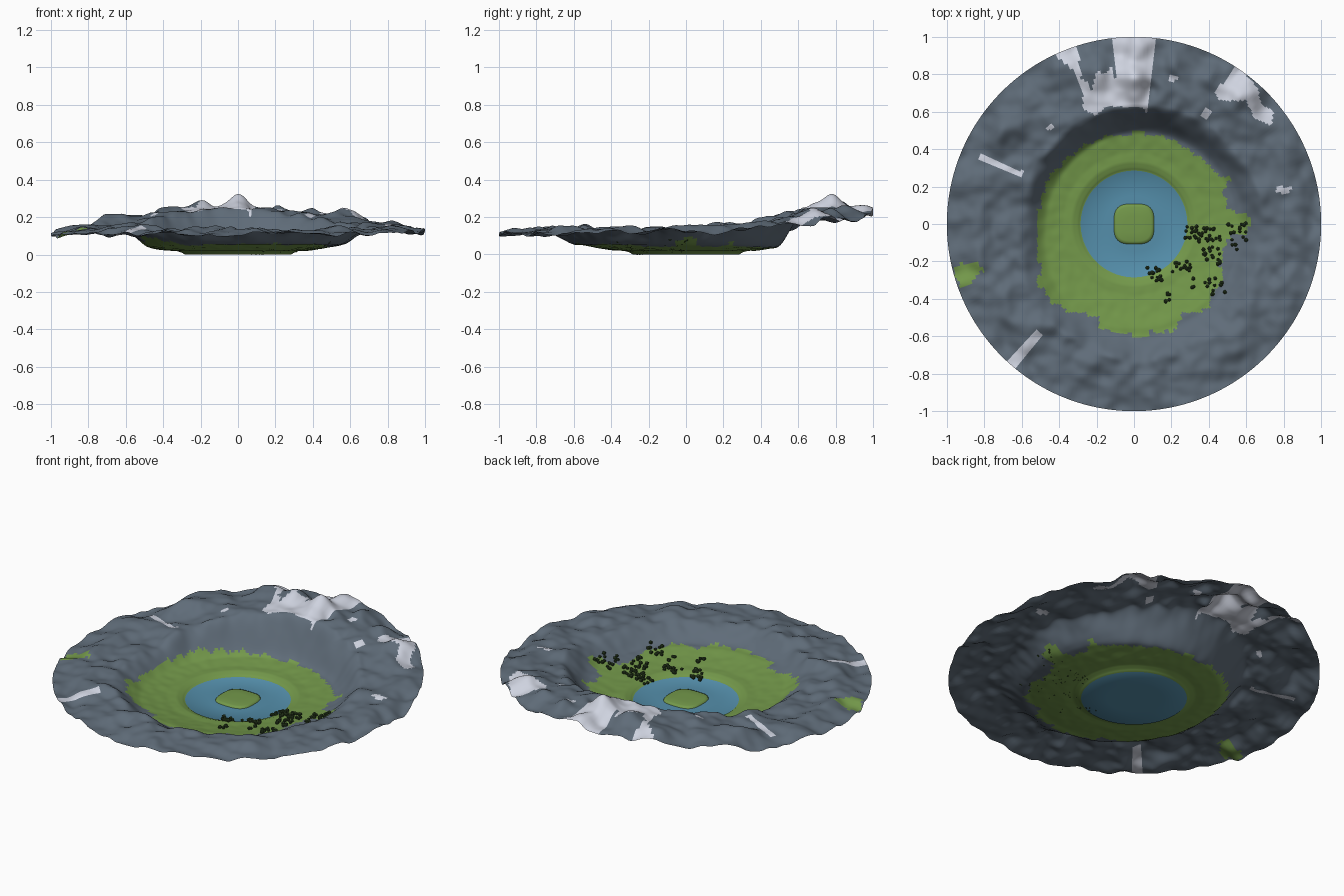
import bpy, bmesh, math, random
from mathutils import Vector, noise

if "Cube" in bpy.data.objects:
    bpy.data.objects.remove(bpy.data.objects["Cube"])

random.seed(4)


def mat(name, rgb):
    m = bpy.data.materials.new(name)
    m.diffuse_color = (*rgb, 1)
    m.use_nodes = True
    m.node_tree.nodes["Principled BSDF"].inputs["Base Color"].default_value = m.diffuse_color
    return m


ROCK = mat("slate rock", (0.115, 0.150, 0.190))
GRASS = mat("grass green", (0.175, 0.320, 0.070))
WATER = mat("lake blue", (0.090, 0.275, 0.410))
SNOW = mat("snow white", (0.62, 0.65, 0.74))
TREE = mat("tree green", (0.030, 0.060, 0.018))


def lerp_table(table, x):
    for (x0, y0), (x1, y1) in zip(table, table[1:]):
        if x <= x1:
            return y0 + (y1 - y0) * (x - x0) / (x1 - x0)
    return table[-1][1]


def smooth(t):
    t = min(max(t, 0), 1)
    return t * t * (3 - 2 * t)


# Height of the surrounding mountains, and radius where their wall tops out, by angle
RIM_H = [(0, .145), (30, .165), (50, .20), (70, .23), (90, .25), (110, .235), (135, .20),
         (155, .155), (180, .13), (225, .13), (270, .13), (315, .135), (360, .145)]
RIM_R = [(0, .70), (45, .66), (90, .63), (135, .61), (180, .61), (225, .68), (270, .74),
         (315, .73), (360, .70)]
# Grass edge radius by angle
GRASS_R = [(0, .63), (4, .60), (8, .51), (22, .52), (27, .57), (32, .52), (45, .50), (90, .485),
           (135, .50), (155, .51), (180, .515), (200, .53), (212, .61), (226, .60), (240, .55),
           (255, .57), (270, .605), (284, .60), (300, .57), (318, .585), (332, .54), (345, .50),
           (352, .50), (355, .60), (360, .63)]
# Individual peaks: x, y, height, width
PEAKS = [(0, .77, .075, .07), (-.20, .80, .03, .08), (-.39, .87, .05, .08), (.22, .86, .045, .06),
         (.40, .78, .03, .06), (.60, .70, .06, .09), (-.72, .52, .045, .07), (-.56, .68, .03, .07),
         (.02, .95, .04, .07), (.82, .42, .02, .08), (.09, .72, -.03, .04)]


def angle(x, y):
    return math.degrees(math.atan2(y, x)) % 360


def height(x, y):
    r, a = math.hypot(x, y), angle(x, y)
    if r < .28:
        return 0
    basin = lerp_table([(.28, 0), (.30, .010), (.33, .020), (.38, .021), (.48, .036), (.56, .052),
                        (1, .07)], r)
    top, rr = lerp_table(RIM_H, a), lerp_table(RIM_R, a)
    w = smooth((r - (rr - .15)) / .16)
    z = basin + (top - basin) * w
    z *= 1 - .15 * smooth((r - .82) / .18)
    rough = noise.noise(Vector((x * 6.5, y * 6.5, 3))) * .034 \
        + noise.noise(Vector((x * 14, y * 14, 8))) * .014
    z += rough * w + noise.noise(Vector((x * 18, y * 18, 1))) * .003 * smooth((r - .3) / .1)
    for px, py, h, s in PEAKS:
        z += h * w * math.exp(-((x - px) ** 2 + (y - py) ** 2) / (s * s))
    return max(z, .002)


# Snow patches as outlines in plan
SNOW_AREAS = [
    [(-.27, .61), (-.20, .58), (-.15, .63), (.05, .62), (.07, .59), (.09, .72), (.12, 1.1), (-.12, 1.1),
     (-.10, .85), (-.08, .72), (-.12, .84), (-.16, .80), (-.20, .82), (-.23, .70), (-.28, .82)],
    [(-.42, .90), (-.36, .95), (-.30, .95), (-.29, .84), (-.26, .64), (-.32, .82)],
    [(.43, .70), (.55, .85), (.66, .73), (.68, .64), (.75, .60), (.73, .52), (.64, .57), (.60, .66), (.46, .66)],
    [(-.84, .34), (-.82, .37), (-.59, .28), (-.60, .25)],
    [(-.68, -.75), (-.64, -.78), (-.49, -.59), (-.52, -.57)],
    [(-.47, .51), (-.44, .54), (-.42, .52), (-.45, .50)],
    [(.35, .58), (.38, .63), (.42, .60), (.39, .56)],
    [(.75, .16), (.77, .20), (.85, .20), (.83, .17)],
    [(.18, .77), (.20, .80), (.24, .78), (.21, .76)],
]
FAR_GRASS = [(-.96, -.28), (-.94, -.21), (-.84, -.20), (-.80, -.25), (-.86, -.31), (-.92, -.34)]


def inside(poly, x, y):
    hit = False
    for (x0, y0), (x1, y1) in zip(poly, poly[1:] + poly[:1]):
        if (y0 > y) != (y1 > y) and x < x0 + (x1 - x0) * (y - y0) / (y1 - y0):
            hit = not hit
    return hit


def surface_index(x, y):
    r = math.hypot(x, y)
    if r < .285:
        return 2
    if any(inside(p, x, y) for p in SNOW_AREAS):
        return 3
    # blocky ragged edge, as in a coarse grid
    qx, qy = round(x / .022) * .022, round(y / .022) * .022
    a = angle(qx, qy)
    ragged = .045 if 195 < a or a < 35 else .012
    jit = noise.noise(Vector((qx * 17, qy * 17, 5))) * ragged
    if math.hypot(qx, qy) < lerp_table(GRASS_R, a) + jit or inside(FAR_GRASS, qx, qy):
        return 1
    return 0


def finish(bm, name, mats, smooth_faces=True):
    me = bpy.data.meshes.new(name)
    bm.to_mesh(me)
    bm.free()
    for m in mats:
        me.materials.append(m)
    for p in me.polygons:
        p.use_smooth = smooth_faces
    ob = bpy.data.objects.new(name, me)
    bpy.context.collection.objects.link(ob)
    return ob


# Crater terrain: polar grid, lake bed to mountain rim
bm = bmesh.new()
N = 320
radii = [.15, .285] + [.285 + .715 * i / 80 for i in range(1, 81)]
rings = []
for r in radii:
    ring = []
    for i in range(N):
        x, y = r * math.cos(math.tau * i / N), r * math.sin(math.tau * i / N)
        ring.append(bm.verts.new((x, y, 0 if r < .29 else height(x, y))))
    rings.append(ring)
bm.faces.new(rings[0])
for r0, r1 in zip(rings, rings[1:]):
    for i in range(N):
        j = (i + 1) % N
        bm.faces.new((r0[i], r1[i], r1[j], r0[j]))
for f in bm.faces:
    c = f.calc_center_median()
    f.material_index = surface_index(c.x, c.y)
finish(bm, "crater_terrain", [ROCK, GRASS, WATER, SNOW])

# Island: low rounded-square mound in the lake
bm = bmesh.new()
loops = []
for s, z in ((1, .001), (.97, .008), (.85, .012), (.4, .013)):
    loop = []
    for i in range(48):
        t = math.tau * i / 48
        c, d = math.cos(t), math.sin(t)
        k = s * .108 / (abs(c) ** 3.2 + abs(d) ** 3.2) ** (1 / 3.2)
        loop.append(bm.verts.new((k * c, k * d, z)))
    loops.append(loop)
for l0, l1 in zip(loops, loops[1:]):
    for i in range(48):
        j = (i + 1) % 48
        bm.faces.new((l0[i], l0[j], l1[j], l1[i]))
bm.faces.new(loops[-1])
finish(bm, "island", [GRASS])

# Trees: clusters of small rounded crowns (x, y, spread x, spread y, count)
bm = bmesh.new()
for cx, cy, sx, sy, n in ((.30, -.04, .04, .04, 16), (.40, -.06, .06, .04, 24), (.55, -.07, .05, .08, 20),
                          (.42, -.17, .05, .05, 16), (.25, -.23, .06, .03, 14), (.11, -.27, .04, .04, 16),
                          (.36, -.32, .05, .03, 8), (.45, -.33, .04, .05, 8), (.17, -.39, .025, .03, 6)):
    for _ in range(n):
        x, y = cx + random.uniform(-sx, sx), cy + random.uniform(-sy, sy)
        res = bmesh.ops.create_icosphere(bm, subdivisions=1, radius=random.uniform(.009, .012))
        bmesh.ops.translate(bm, verts=res["verts"], vec=(x, y, height(x, y) + .009))
finish(bm, "trees", [TREE], False)
